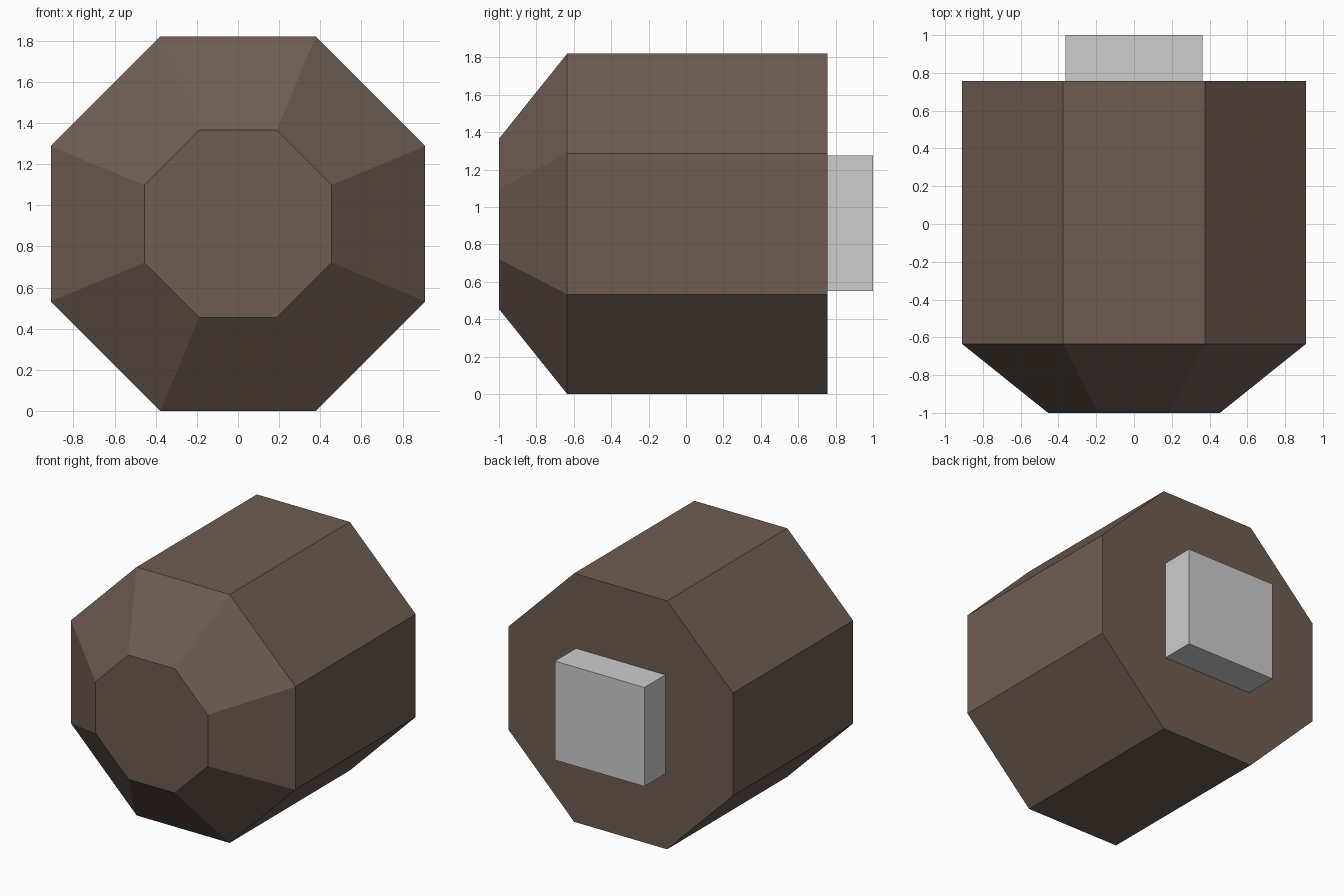
import bpy, bmesh, math

if "Cube" in bpy.data.objects:
    bpy.data.objects.remove(bpy.data.objects["Cube"])


def material(name, rgb):
    m = bpy.data.materials.new(name)
    m.diffuse_color = (*rgb, 1.0)
    m.use_nodes = True
    m.node_tree.nodes["Principled BSDF"].inputs["Base Color"].default_value = m.diffuse_color
    return m


def make_object(name, bm, mat):
    bmesh.ops.recalc_face_normals(bm, faces=bm.faces)
    me = bpy.data.meshes.new(name)
    bm.to_mesh(me)
    bm.free()
    me.materials.append(mat)
    ob = bpy.data.objects.new(name, me)
    bpy.context.collection.objects.link(ob)
    return ob


brown = material("dark brown", (0.156, 0.109, 0.085))
grey = material("light grey", (0.61, 0.61, 0.61))

SIDES = 8
CENTRE_Z = 0.91


def ring(bm, y, apothem):
    """Octagon across the y axis with flat top, bottom and sides."""
    r = apothem / math.cos(math.pi / SIDES)
    angles = [(i + 0.5) * 2 * math.pi / SIDES for i in range(SIDES)]
    return [bm.verts.new((r * math.cos(a), y, CENTRE_Z + r * math.sin(a))) for a in angles]


# Octagonal barrel with a tapered front
bm = bmesh.new()
rings = [ring(bm, y, a) for y, a in ((-1.0, 0.455), (-0.635, 0.91), (0.757, 0.91))]
for a, b in zip(rings, rings[1:]):
    for i in range(SIDES):
        j = (i + 1) % SIDES
        bm.faces.new((a[i], a[j], b[j], b[i]))
bm.faces.new(rings[0])
bm.faces.new(rings[-1])
make_object("barrel", bm, brown)

# Square block on the back
bm = bmesh.new()
bmesh.ops.create_cube(bm, size=1.0)
bmesh.ops.scale(bm, vec=(0.725, 0.243, 0.725), verts=bm.verts)
bmesh.ops.translate(bm, vec=(0, 0.8785, 0.912), verts=bm.verts)
make_object("back_block", bm, grey)
